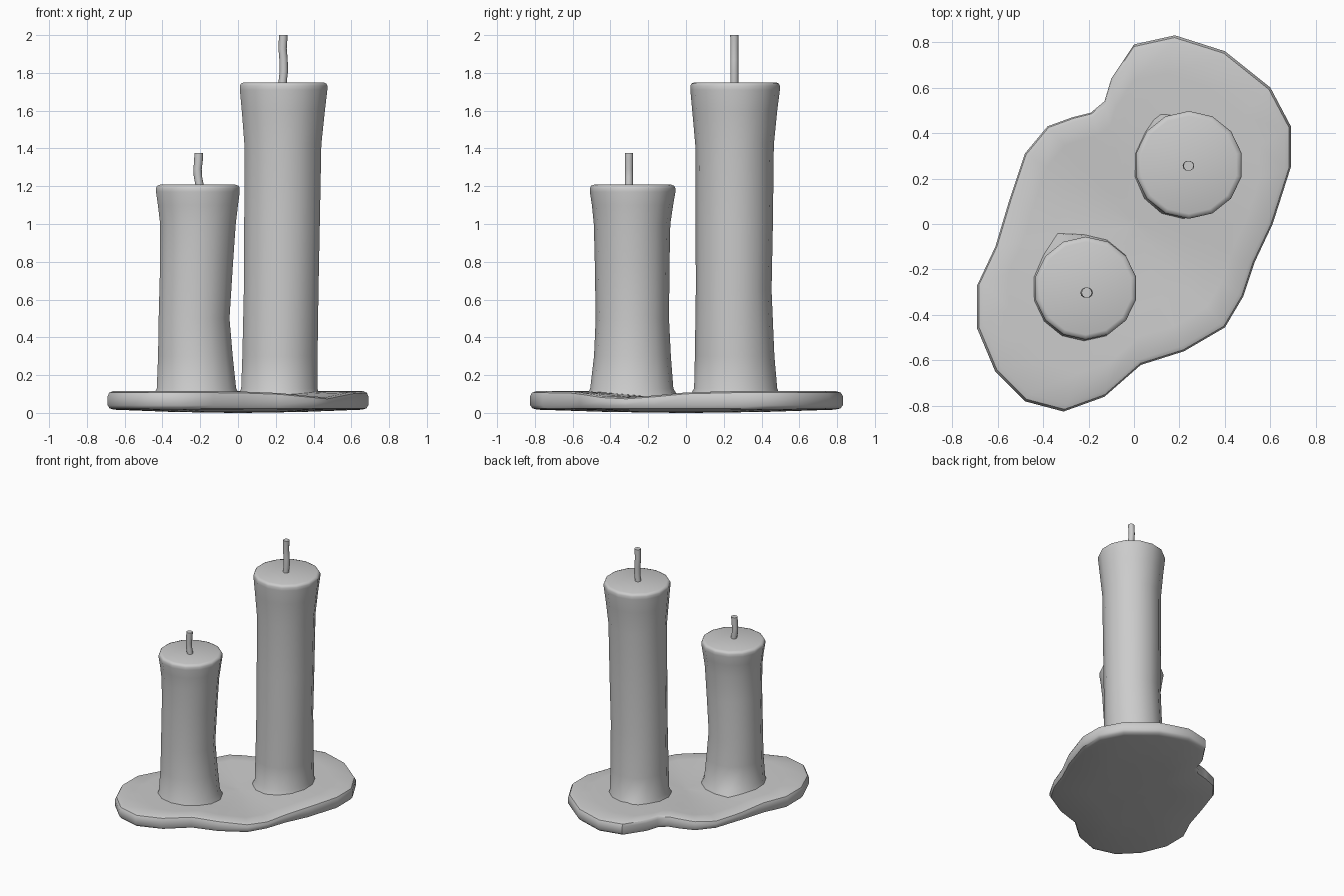
import bpy, bmesh
from math import sin, cos, pi, exp, radians


def loft(name, rings, angle=40):
    """Skin a stack of equal-length rings (bottom to top) and cap both ends."""
    bm = bmesh.new()
    loops = [[bm.verts.new(p) for p in r] for r in rings]
    n = len(rings[0])
    for a, b in zip(loops, loops[1:]):
        for i in range(n):
            j = (i + 1) % n
            bm.faces.new((a[i], a[j], b[j], b[i]))
    bm.faces.new(loops[0][::-1])
    bm.faces.new(loops[-1])
    bmesh.ops.recalc_face_normals(bm, faces=bm.faces)
    me = bpy.data.meshes.new(name)
    bm.to_mesh(me)
    bm.free()
    ob = bpy.data.objects.new(name, me)
    bpy.context.collection.objects.link(ob)
    bpy.ops.object.select_all(action='DESELECT')
    ob.select_set(True)
    bpy.context.view_layer.objects.active = ob
    bpy.ops.object.shade_smooth_by_angle(angle=radians(angle))
    return ob


# Melted wax puddle: outline scaled into rings, with a shallow dip across the middle
outline = [(.69, .25), (.69, .43), (.60, .60), (.40, .76), (.18, .83), (0, .79),
           (-.10, .64), (-.13, .54), (-.19, .49), (-.27, .47), (-.38, .43),
           (-.48, .31), (-.55, .10), (-.61, -.10), (-.69, -.27), (-.69, -.46),
           (-.61, -.65), (-.48, -.78), (-.31, -.825), (-.13, -.76), (.03, -.62),
           (.22, -.56), (.40, -.455), (.48, -.32), (.53, -.17), (.61, 0)]


def top_z(x, y):
    s = .5 * x + .85 * y
    return .115 - .033 * exp(-((s + .05) / .27) ** 2)


rings = []
for k, z in ((.04, 0), (.5, .005), (.95, .017), (.985, .024), (1, .04)):
    rings.append([(x * k, y * k, z) for x, y in outline])
for k, drop in ((1, .026), (.988, .008), (.96, 0), (.8, 0), (.6, 0), (.35, 0), (.04, 0)):
    rings.append([(x * k, y * k, top_z(x * k, y * k) - drop) for x, y in outline])
loft("wax_puddle", rings)


# Candles: 14-sided, flared at top and foot; each row is z, x min, x max, y min, y max
def candle(name, rows):
    N = 14
    rings = []
    for z, x0, x1, y0, y1 in rows:
        cx, cy, rx, ry = (x0 + x1) / 2, (y0 + y1) / 2, (x1 - x0) / 2, (y1 - y0) / 2
        ring = []
        for i in range(N):
            a = 2 * pi * (i + .5) / N
            # one small pinched drip at the back of the foot
            g = 1.14 if i == 4 and z < .12 else 1
            ring.append((cx + rx / cos(pi / N) * cos(a) * g, cy + ry * sin(a) * g, z))
        rings.append(ring)
    loft(name, rings, 50)


candle("short_candle", [
    (.06, -.455, .015, -.53, -.04), (.10, -.445, .005, -.52, -.05),
    (.13, -.43, -.01, -.507, -.067), (.30, -.423, -.028, -.487, -.08),
    (.50, -.42, -.045, -.478, -.09), (.80, -.412, -.026, -.483, -.087),
    (1.0, -.412, -.012, -.488, -.083), (1.10, -.424, 0, -.498, -.068),
    (1.17, -.434, .009, -.509, -.056), (1.19, -.434, .009, -.509, -.056),
    (1.202, -.428, .003, -.503, -.062), (1.208, -.412, -.013, -.487, -.078)])

candle("tall_candle", [
    (.06, -.005, .44, .015, .505), (.10, .005, .43, .025, .495),
    (.13, .017, .42, .043, .483), (.30, .023, .421, .047, .468),
    (.65, .031, .426, .052, .453), (1.0, .033, .433, .051, .46),
    (1.42, .034, .441, .049, .465), (1.60, .02, .46, .033, .483),
    (1.71, .01, .473, .023, .497), (1.732, .01, .473, .023, .497),
    (1.744, .016, .467, .029, .491), (1.75, .032, .451, .045, .475)])


# Wicks: thin, slightly bent tubes
def wick(name, y, path):
    rings = [[(x + r * cos(pi * i / 5), y + r * sin(pi * i / 5), z) for i in range(10)]
             for x, z, r in path]
    loft(name, rings)


wick("short_wick", -.302, [(-.203, 1.17, .022), (-.204, 1.21, .022), (-.212, 1.25, .022),
                           (-.214, 1.29, .022), (-.209, 1.34, .023), (-.208, 1.375, .023)])
wick("tall_wick", .256, [(.236, 1.72, .022), (.237, 1.76, .022), (.243, 1.81, .022),
                         (.241, 1.87, .022), (.236, 1.93, .022), (.24, 2.0, .023)])
